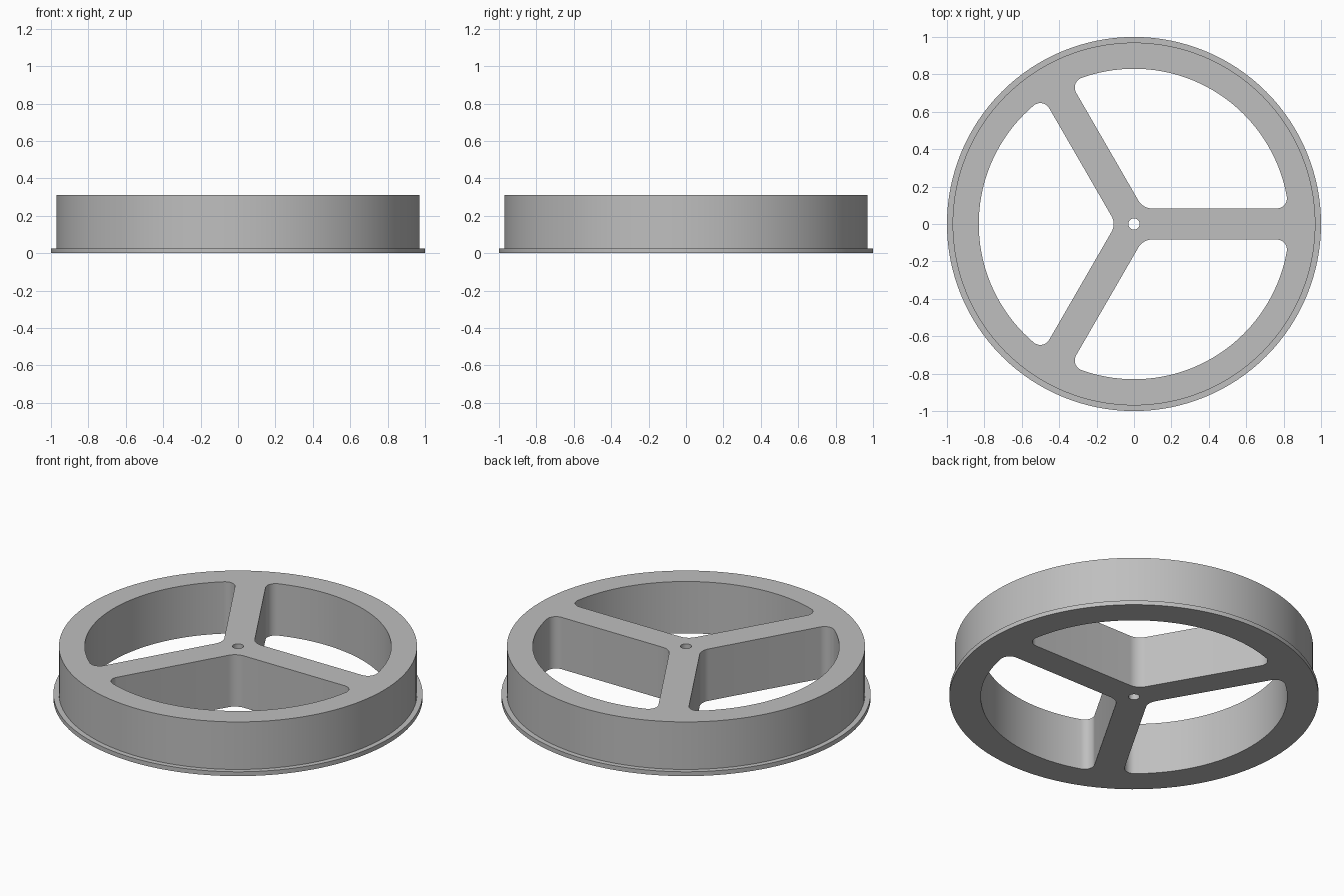
import bpy, bmesh
from math import sin, cos, asin, pi, radians, sqrt

cube = bpy.data.objects.get("Cube")
if cube:
    bpy.data.objects.remove(cube, do_unlink=True)

HEIGHT = 0.31
FLANGE_HEIGHT = 0.026
RIM_OUTER, RIM_INNER = 0.97, 0.83
SPOKE_HALF = 0.083
HUB_FILLET, RIM_FILLET = 0.085, 0.055

grey = bpy.data.materials.new("plain grey")
grey.use_nodes = True
grey.diffuse_color = (0.52, 0.52, 0.52, 1)
grey.node_tree.nodes["Principled BSDF"].inputs["Base Color"].default_value = grey.diffuse_color


def arc(cx, cy, r, start, end, steps):
    """Points along an arc, with the angles in radians."""
    angles = [start + (end - start) * i / steps for i in range(steps + 1)]
    return [(cx + r * cos(a), cy + r * sin(a)) for a in angles]


def finish(name, bm):
    bmesh.ops.remove_doubles(bm, verts=bm.verts, dist=0.0001)
    bmesh.ops.recalc_face_normals(bm, faces=bm.faces)
    mesh = bpy.data.meshes.new(name)
    bm.to_mesh(mesh)
    bm.free()
    mesh.materials.append(grey)
    obj = bpy.data.objects.new(name, mesh)
    bpy.context.collection.objects.link(obj)
    return obj


def prism(name, outline):
    """Cutter passing right through the wheel."""
    bm = bmesh.new()
    face = bm.faces.new([bm.verts.new((x, y, -0.1)) for x, y in outline])
    top = bmesh.ops.extrude_face_region(bm, geom=[face])["geom"]
    verts = [v for v in top if isinstance(v, bmesh.types.BMVert)]
    bmesh.ops.translate(bm, verts=verts, vec=(0, 0, HEIGHT + 0.2))
    obj = finish(name, bm)
    obj.hide_render = True
    return obj


# Wheel body: stacked rings, capped top and bottom, with a flange at the base
bm = bmesh.new()
rings = []
for radius, z in ((1, 0), (1, FLANGE_HEIGHT), (RIM_OUTER, FLANGE_HEIGHT), (RIM_OUTER, HEIGHT)):
    circle = arc(0, 0, radius, 0, 2 * pi, 128)[:-1]
    rings.append([bm.verts.new((x, y, z)) for x, y in circle])
for low, high in zip(rings, rings[1:]):
    for i in range(len(low)):
        bm.faces.new((low[i - 1], low[i], high[i], high[i - 1]))
bm.faces.new(rings[0])
bm.faces.new(rings[-1])
wheel = finish("flanged_spoked_wheel", bm)

# Rounded window outline between two neighbouring spokes
third = radians(120)
hub_d = (SPOKE_HALF + HUB_FILLET) / sin(third / 2)
rim_d = RIM_INNER - RIM_FILLET
corner = asin((SPOKE_HALF + RIM_FILLET) / rim_d)
far = third - corner
window = arc(hub_d * cos(third / 2), hub_d * sin(third / 2), HUB_FILLET,
             radians(210), radians(270), 10)
window += arc(rim_d * cos(corner), rim_d * sin(corner), RIM_FILLET, -pi / 2, corner, 12)
window += arc(0, 0, RIM_INNER, corner, far, 40)[1:-1]
window += arc(rim_d * cos(far), rim_d * sin(far), RIM_FILLET, far, radians(210), 12)

# Three windows and the axle hole
cutters = []
for i in range(3):
    a = third * i
    turned = [(x * cos(a) - y * sin(a), x * sin(a) + y * cos(a)) for x, y in window]
    cutters.append(prism("window_cutter", turned))
cutters.append(prism("axle_hole_cutter", arc(0, 0, 0.03, 0, 2 * pi, 32)[:-1]))

bpy.ops.object.select_all(action="DESELECT")
bpy.context.view_layer.objects.active = wheel
wheel.select_set(True)
for cutter in cutters:
    mod = wheel.modifiers.new("cut", "BOOLEAN")
    mod.operation = "DIFFERENCE"
    mod.solver = "EXACT"
    mod.object = cutter
    bpy.ops.object.modifier_apply(modifier=mod.name)
    bpy.data.objects.remove(cutter, do_unlink=True)
bpy.ops.object.shade_smooth_by_angle(angle=radians(30))
